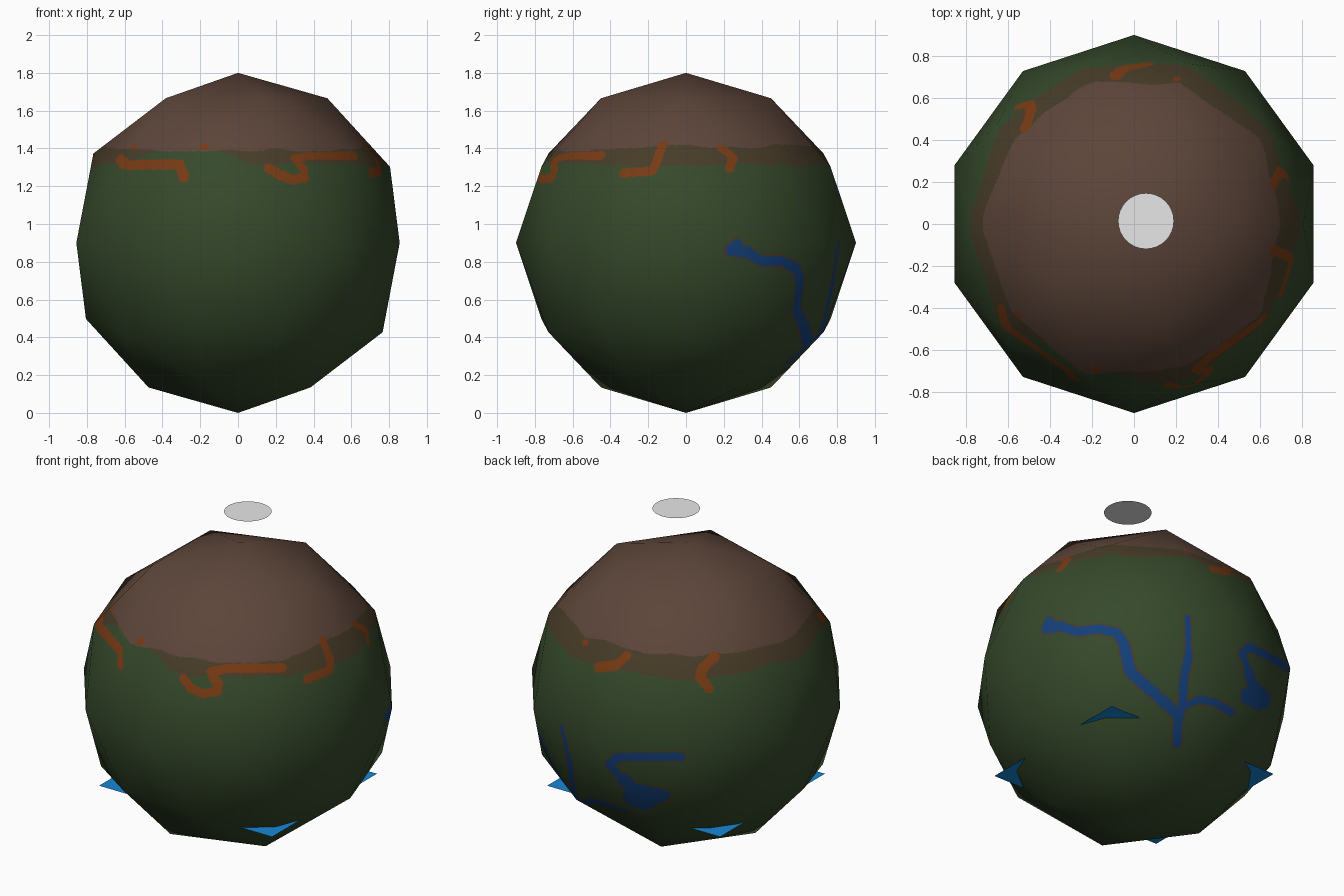
import bpy, bmesh, math
from mathutils import Vector, noise
from mathutils.bvhtree import BVHTree
from mathutils.kdtree import KDTree

if "Cube" in bpy.data.objects:
    bpy.data.objects.remove(bpy.data.objects["Cube"])

R = 0.9
CENTRE = Vector((0, 0, R))


def material(name, rgb):
    m = bpy.data.materials.new(name)
    m.diffuse_color = (*rgb, 1)
    m.use_nodes = True
    m.node_tree.nodes["Principled BSDF"].inputs["Base Color"].default_value = m.diffuse_color
    return m


green = material("grass green", (0.036, 0.066, 0.024))
brown = material("summit brown", (0.108, 0.060, 0.042))
olive = material("olive band", (0.064, 0.045, 0.021))
orange = material("lava orange", (0.185, 0.042, 0.007))
river_blue = material("river blue", (0.007, 0.050, 0.190))
water_blue = material("water blue", (0.008, 0.245, 0.67))
white = material("cloud white", (0.8, 0.8, 0.8))


def add_object(name, bm, mats):
    me = bpy.data.meshes.new(name)
    bm.to_mesh(me)
    bm.free()
    for m in mats:
        me.materials.append(m)
    ob = bpy.data.objects.new(name, me)
    bpy.context.collection.objects.link(ob)
    return ob


# Low-poly globe
bm = bmesh.new()
bmesh.ops.create_icosphere(bm, subdivisions=2, radius=R)
bmesh.ops.translate(bm, vec=CENTRE, verts=bm.verts)
bvh = BVHTree.FromBMesh(bm)


# Projection helpers: drop a flat stroke onto the globe from a given direction
def view(azimuth, elevation):
    a, e = math.radians(azimuth), math.radians(elevation)
    n = Vector((math.cos(a) * math.cos(e), math.sin(a) * math.cos(e), math.sin(e)))
    right = Vector((-math.sin(a), math.cos(a), 0))
    return right, n.cross(right), n


FRONT, SIDE = view(-90, 0), view(0, 0)
BACK_LEFT, BACK_LOW = view(125, 25), view(50, -30)


def stroke(samples, vw, pts, radius, scale=1.0, origin=(0, 0)):
    right, up, n = vw
    flat = [Vector(((x - origin[0]) * abs(scale), (y - origin[1]) * scale)) for x, y in pts]
    if len(flat) == 1:
        flat = flat * 2
    for a, b in zip(flat, flat[1:]):
        steps = max(1, int((b - a).length / 0.008))
        for i in range(steps + 1):
            p = a.lerp(b, i / steps)
            hit = bvh.ray_cast(CENTRE + right * p.x + up * p.y + n * 3, -n)[0]
            if hit:
                samples.append((hit, radius))


# Lava strokes around the cap (x, z read from front and side)
lava, water = [], []
Z = (0, 0.9)
for vw, pts, r in [
    (FRONT, [(-.63, 1.35), (-.60, 1.315), (-.31, 1.315), (-.285, 1.25)], .029),
    (FRONT, [(.165, 1.295), (.22, 1.26), (.29, 1.235), (.355, 1.245), (.35, 1.29),
             (.30, 1.345), (.36, 1.36), (.62, 1.365)], .027),
    (FRONT, [(-.55, 1.41)], .018),
    (FRONT, [(-.18, 1.41)], .024),
    (SIDE, [(-.33, 1.27), (-.18, 1.28), (-.15, 1.34), (-.125, 1.42)], .026),
    (SIDE, [(.19, 1.40), (.25, 1.35), (.23, 1.295)], .026),
]:
    stroke(lava, vw, pts, r, 1, Z)

# Strokes read from the oblique directions, in 1/180 units
BL, BR, S = (686, 688), (1134, 688), -1 / 180
for pts, r in [([(585, 642)], .02), ([(598, 667), (615, 665), (626, 656)], .03),
               ([(715, 656), (703, 667), (700, 677), (709, 688)], .028)]:
    stroke(lava, BACK_LEFT, pts, r, S, BL)

# Rivers and lake
for pts, r in [
    ([(1048, 622), (1045, 628), (1060, 626)], .032),
    ([(1060, 626), (1078, 632), (1098, 629), (1117, 633), (1124, 645)], .027),
    ([(1124, 645), (1130, 672), (1150, 690), (1170, 708), (1179, 716)], .032),
    ([(1179, 714), (1177, 744)], .026),
    ([(1183, 708), (1184, 680), (1189, 655)], .025),
    ([(1189, 655), (1188, 618)], .018),
    ([(1183, 708), (1200, 700), (1215, 703), (1232, 713)], .022),
]:
    stroke(water, BACK_LOW, pts, r, S, BR)
for pts, r in [
    ([(681, 757), (618, 757), (608, 766), (624, 781)], .026),
    ([(624, 781), (632, 790), (662, 796)], .045),
    ([(630, 800), (645, 803), (655, 797)], .05),
]:
    stroke(water, BACK_LEFT, pts, r, S, BL)


def make_tree(samples):
    tree = KDTree(len(samples))
    for i, (p, _) in enumerate(samples):
        tree.insert(p, i)
    tree.balance()
    return tree


def inside(tree, samples, p, margin=0.0):
    return any(d < samples[i][1] + margin for _, i, d in tree.find_range(p, 0.07))


lava_tree, water_tree = make_tree(lava), make_tree(water)

# Cut the flat faces finely so the painted regions follow clean outlines
bmesh.ops.subdivide_edges(bm, edges=bm.edges[:], cuts=40, use_grid_fill=True)
GREEN, BROWN, OLIVE, ORANGE, BLUE = range(5)
for f in bm.faces:
    f.smooth = True
    p = f.calc_center_median()
    wob = noise.noise(p * 6)
    idx = GREEN
    if p.z > 1.17:
        cap = 1.405 + 0.02 * p.y + 0.02 * wob
        # the band thins out at the front left
        thin = max(0, 1 - (Vector((p.x + .3, p.y + .7)).length / .35)) * 0.16
        if p.z > cap:
            idx = BROWN
        elif p.z > 1.315 + thin + 0.025 * wob:
            idx = OLIVE
        if inside(lava_tree, lava, p):
            idx = ORANGE
    elif p.y > 0:
        if inside(water_tree, water, p):
            idx = BLUE
        elif inside(water_tree, water, p, 0.010):
            idx = OLIVE
    f.material_index = idx

globe = add_object("globe", bm, [green, brown, olive, orange, river_blue])
# keep the soft shading of the coarse globe
globe.data.normals_split_custom_set_from_vertices(
    [(v.co - CENTRE).normalized() for v in globe.data.vertices])

# Water sheet: a flat rectangle whose corners poke out of the globe
bm = bmesh.new()
W, D, H = 0.59, 0.51, 0.336
bm.faces.new([bm.verts.new((x, y, H)) for x, y in ((-W, -D), (W, -D), (W, D), (-W, D))])
add_object("water_sheet", bm, [water_blue])

# Flat disc floating above
bm = bmesh.new()
bmesh.ops.create_circle(bm, cap_ends=True, segments=32, radius=0.133)
bmesh.ops.translate(bm, vec=(0.057, 0.014, 2.0), verts=bm.verts)
add_object("floating_disc", bm, [white])
